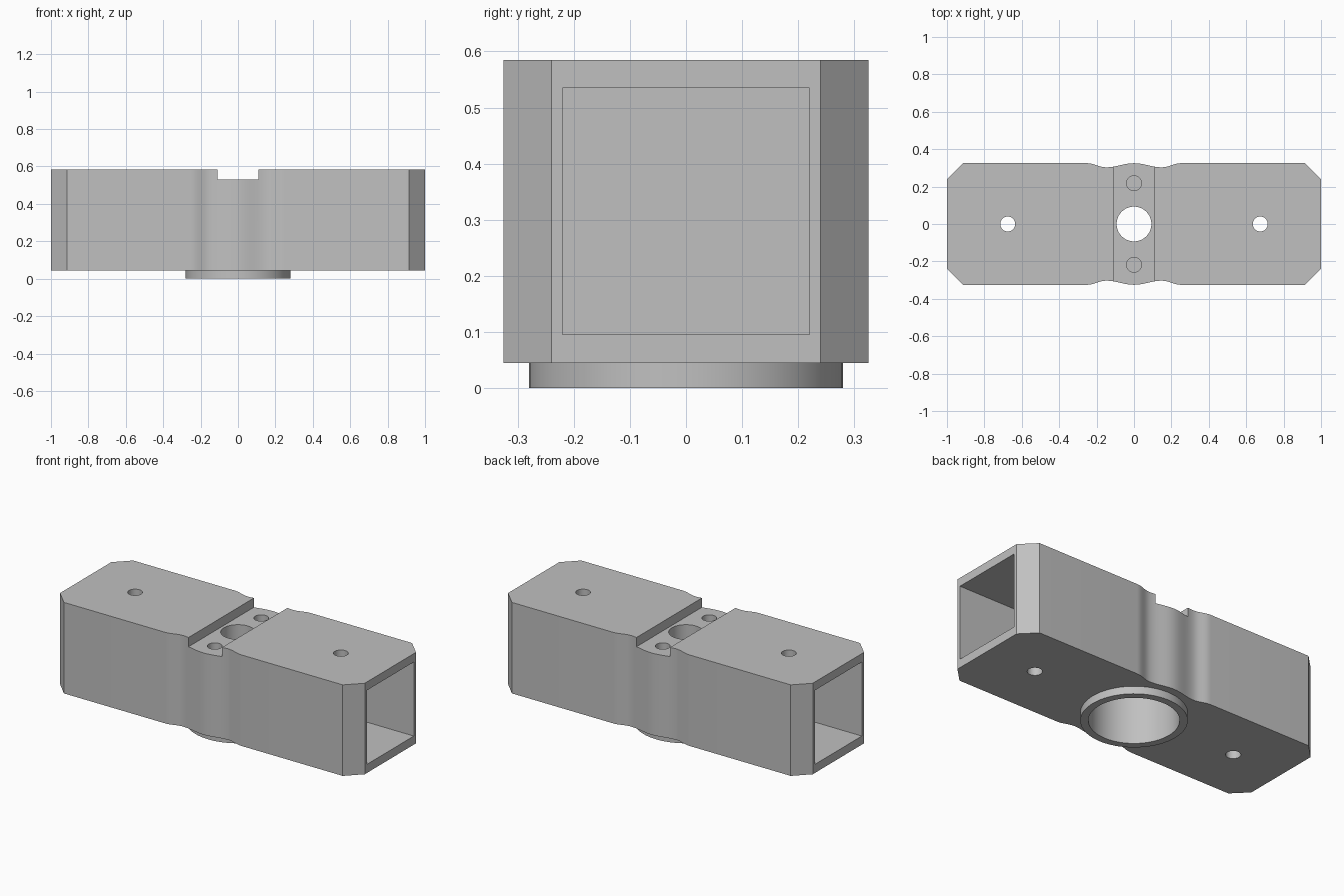
import bpy, bmesh, math
from mathutils import Matrix

cube = bpy.data.objects.get("Cube")
if cube:
    bpy.data.objects.remove(cube, do_unlink=True)

grey = bpy.data.materials.new("plain grey")
grey.use_nodes = True
colour = (0.53, 0.53, 0.53, 1)
grey.diffuse_color = colour
grey.node_tree.nodes["Principled BSDF"].inputs["Base Color"].default_value = colour

BASE, TOP = 0.045, 0.585
HALF_WIDTH, DIP = 0.325, 0.022


def add_object(name, bm):
    bmesh.ops.recalc_face_normals(bm, faces=bm.faces)
    mesh = bpy.data.meshes.new(name)
    bm.to_mesh(mesh)
    bm.free()
    mesh.materials.append(grey)
    obj = bpy.data.objects.new(name, mesh)
    bpy.context.collection.objects.link(obj)
    return obj


def box(name, x0, x1, y0, y1, z0, z1):
    bm = bmesh.new()
    place = Matrix.Translation(((x0 + x1) / 2, (y0 + y1) / 2, (z0 + z1) / 2))
    bmesh.ops.create_cube(bm, size=1, matrix=place @ Matrix.Diagonal((x1 - x0, y1 - y0, z1 - z0, 1)))
    return add_object(name, bm)


def cylinder(name, x, y, radius, z0, z1, sides=48):
    bm = bmesh.new()
    bmesh.ops.create_cone(bm, cap_ends=True, segments=sides, radius1=radius, radius2=radius,
                          depth=z1 - z0, matrix=Matrix.Translation((x, y, (z0 + z1) / 2)))
    return add_object(name, bm)


def side_y(x):
    """Waved waist: a shallow dip on either side of the middle bulge."""
    x = abs(x)
    if x > 0.25:
        return HALF_WIDTH
    phase = x / 0.15 if x < 0.15 else (0.25 - x) / 0.1
    return HALF_WIDTH - DIP * (1 - math.cos(math.pi * phase)) / 2


# Body: plan outline with chamfered corners and waved sides, extruded upward
steps = 40
wave = [0.25 - 0.5 * i / steps for i in range(steps + 1)]
back = [(1, 0.24), (0.915, HALF_WIDTH)] + [(x, side_y(x)) for x in wave]
back += [(-0.915, HALF_WIDTH), (-1, 0.24)]
outline = back + [(-x, -y) for x, y in back]
bm = bmesh.new()
face = bm.faces.new([bm.verts.new((x, y, BASE)) for x, y in outline])
extruded = bmesh.ops.extrude_face_region(bm, geom=[face])
bmesh.ops.translate(bm, vec=(0, 0, TOP - BASE),
                    verts=[g for g in extruded["geom"] if isinstance(g, bmesh.types.BMVert)])
body = add_object("body", bm)


def boolean(tool, operation):
    mod = body.modifiers.new(tool.name, "BOOLEAN")
    mod.object, mod.operation, mod.solver = tool, operation, "EXACT"
    bpy.context.view_layer.objects.active = body
    bpy.ops.object.modifier_apply(modifier=mod.name)
    bpy.data.objects.remove(tool, do_unlink=True)


# Round collar beneath the body
boolean(cylinder("collar", 0, 0, 0.28, 0, 0.1, 96), "UNION")

# Bore from below, cross slot on top and the central hole
boolean(cylinder("bore", 0, 0, 0.238, -0.1, 0.42, 96), "DIFFERENCE")
boolean(box("slot", -0.11, 0.11, -0.5, 0.5, 0.53, 0.7), "DIFFERENCE")
boolean(cylinder("centre_hole", 0, 0, 0.093, 0.3, 0.7), "DIFFERENCE")

# Square end pockets, through holes and blind screw holes
for side in (-1, 1):
    x0, x1 = sorted((0.3 * side, 1.1 * side))
    boolean(box("end_pocket", x0, x1, -0.22, 0.22, 0.096, 0.535), "DIFFERENCE")
    boolean(cylinder("mounting_hole", 0.675 * side, 0, 0.04, -0.1, 0.7, 32), "DIFFERENCE")
    boolean(cylinder("screw_hole", 0, 0.218 * side, 0.04, 0.45, 0.7, 32), "DIFFERENCE")

# Smooth curved walls, keeping the corners sharp
bpy.ops.object.select_all(action="DESELECT")
body.select_set(True)
bpy.context.view_layer.objects.active = body
bpy.ops.object.shade_smooth_by_angle(angle=math.radians(30))
